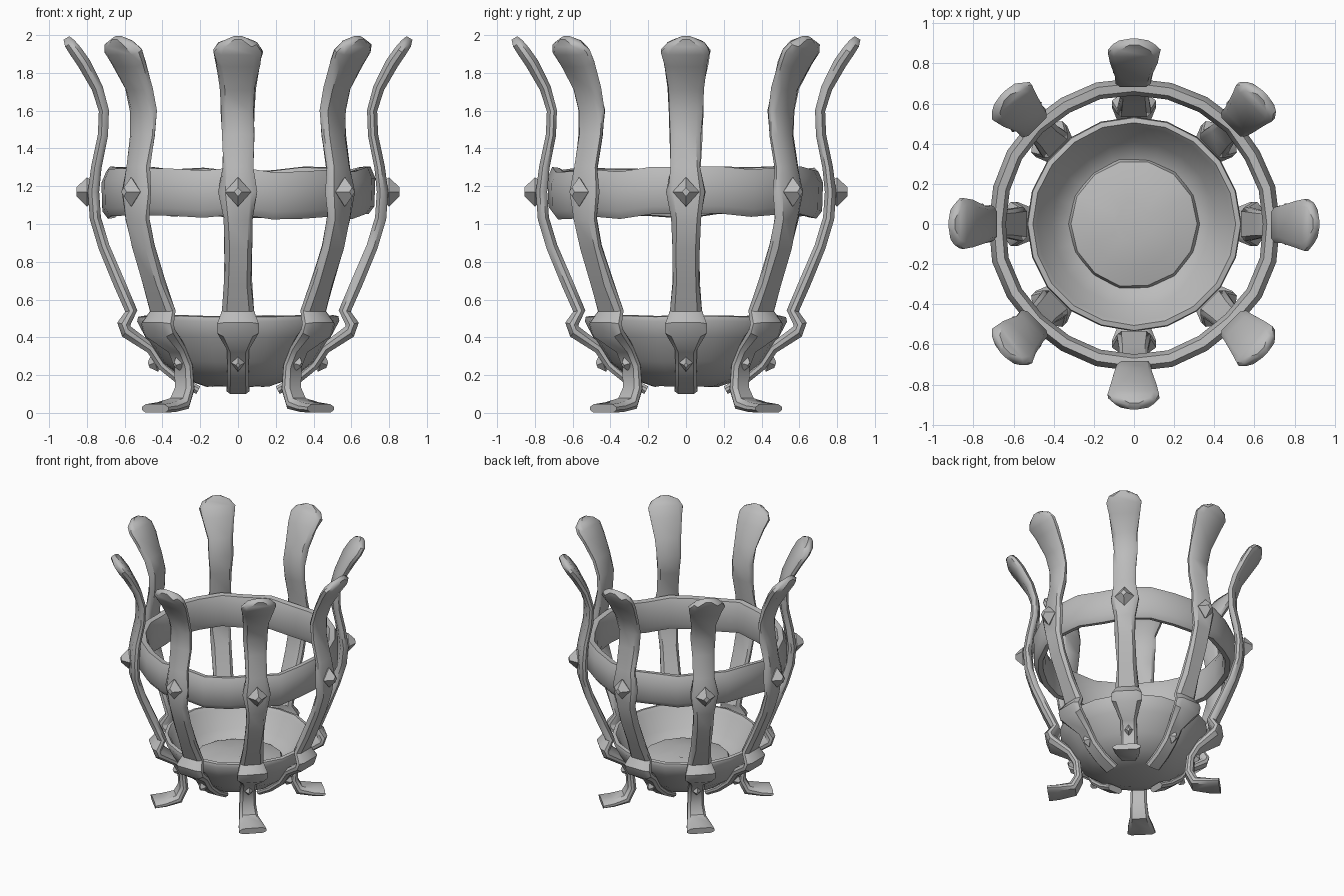
import bpy, bmesh, math, random
from mathutils import Vector, Matrix

random.seed(4)
cube = bpy.data.objects.get("Cube")
if cube:
    bpy.data.objects.remove(cube, do_unlink=True)

iron = bpy.data.materials.new("iron_grey")
iron.use_nodes = True
iron.diffuse_color = (0.5, 0.5, 0.5, 1)
iron.node_tree.nodes["Principled BSDF"].inputs["Base Color"].default_value = (0.5, 0.5, 0.5, 1)


def finish(name, bm, angle=0, smooth=40):
    bmesh.ops.recalc_face_normals(bm, faces=bm.faces)
    mesh = bpy.data.meshes.new(name)
    bm.to_mesh(mesh)
    bm.free()
    mesh.materials.append(iron)
    ob = bpy.data.objects.new(name, mesh)
    ob.rotation_euler.z = angle
    bpy.context.collection.objects.link(ob)
    bpy.ops.object.select_all(action='DESELECT')
    bpy.context.view_layer.objects.active = ob
    ob.select_set(True)
    bpy.ops.object.shade_smooth_by_angle(angle=math.radians(smooth))
    return ob


def jitter(amount):
    return random.uniform(-amount, amount)


def bridge(bm, a, b):
    for i in range(len(a)):
        j = (i + 1) % len(a)
        bm.faces.new((a[i], a[j], b[j], b[i]))


def bar(name, path, angle):
    """Loft a chamfered strip along (radius, height, half width, half thickness)."""
    bm = bmesh.new()
    rings = []
    for i, (r, z, w, t) in enumerate(path):
        p, q = path[max(i - 1, 0)], path[min(i + 1, len(path) - 1)]
        along = Vector((q[0] - p[0], 0, q[1] - p[1])).normalized()
        out = Vector((along.z, 0, -along.x))
        wob = 0.006 if z > 0.6 and i < len(path) - 1 else 0
        section = [(-1, -.4), (-.75, -1), (.75, -1), (1, -.4),
                   (1, .3), (.7, 1), (-.7, 1), (-1, .3)]
        ring = []
        for s, d in section:
            co = Vector((r, s * w + jitter(wob), z)) + out * (d * t)
            co.z = max(co.z, 0)
            ring.append(bm.verts.new(co))
        rings.append(ring)
    for a, b in zip(rings, rings[1:]):
        bridge(bm, a, b)
    bm.faces.new(rings[0])
    bm.faces.new(rings[-1])
    return finish(name, bm, angle)


def lathe(name, profile, sides, wob=0.0, closed=True):
    bm = bmesh.new()
    cols = []
    for k in range(sides):
        a = 2 * math.pi * k / sides
        dr, dz = jitter(wob * .4), jitter(wob)
        cols.append([bm.verts.new(((r + dr) * math.cos(a), (r + dr) * math.sin(a), z + dz))
                     for r, z in profile])
    n = len(profile)
    for k in range(sides):
        a, b = cols[k], cols[(k + 1) % sides]
        for i in range(n if closed else n - 1):
            j = (i + 1) % n
            bm.faces.new((a[i], a[j], b[j], b[i]))
    if not closed:
        bm.faces.new([c[0] for c in cols])
        bm.faces.new([c[-1] for c in cols])
    return finish(name, bm)


def stud(name, r, z, size, tilt, angle):
    """Four-sided pyramid stud with a blunt tip."""
    depth, wide, tall = size
    bm = bmesh.new()
    rings = []
    for x, s in ((-depth, .45), (0, 1), (depth, .3)):
        rings.append([bm.verts.new((x, y * wide * s, h * tall * s))
                      for y, h in ((1, 0), (0, 1), (-1, 0), (0, -1))])
    for a, b in zip(rings, rings[1:]):
        bridge(bm, a, b)
    bm.faces.new(rings[0])
    bm.faces.new(rings[-1])
    bm.transform(Matrix.Translation((r, 0, z)) @ Matrix.Rotation(tilt, 4, 'Y'))
    return finish(name, bm, angle, 20)


# Strip outlines: shared upper body with two kinds of lower end
body = [(.59, .43, .11, .035), (.605, .47, .11, .035), (.565, .54, .085, .032),
        (.63, .69, .07, .032), (.71, .88, .07, .03), (.755, 1.03, .075, .03),
        (.765, 1.17, .1, .03), (.75, 1.3, .076, .028), (.715, 1.47, .082, .027),
        (.71, 1.6, .088, .027), (.745, 1.72, .092, .03), (.815, 1.85, .115, .035),
        (.86, 1.915, .128, .034), (.89, 1.955, .1, .03), (.908, 1.985, .03, .018)]
tail = [(.21, .12, .06, .022), (.31, .175, .058, .024), (.4, .25, .056, .026),
        (.46, .34, .058, .028)]
leg = [(.62, .024, .1, .022), (.54, .03, .09, .026), (.44, .05, .068, .034),
       (.4, .13, .06, .03), (.41, .25, .058, .027), (.46, .34, .058, .028)]

for k in range(8):
    a = k * math.pi / 4
    if k % 2:
        bar("footed_upright", leg + body, a)
    else:
        bar("upright", tail + body, a)
    stud("upper_stud", .8, 1.17, (.055, .07, .078), 0, a)
    stud("lower_stud", .44, .265, (.035, .036, .05), .35, a)

# Hoop
lathe("hoop", [(.695, 1.04), (.725, 1.08), (.73, 1.23), (.705, 1.29),
               (.665, 1.285), (.645, 1.23), (.645, 1.09), (.66, 1.045)], 24, .018)

# Bowl with thick rim
lathe("bowl", [(.17, .14), (.3, .185), (.41, .27), (.49, .4), (.535, .485), (.53, .51),
               (.505, .515), (.485, .49), (.41, .36), (.3, .28)], 20, .004, False)

# Lumpy ash bed
lathe("ash_bed", [(.33, .29), (.315, .33), (.22, .355), (.1, .37)], 14, .008, False)
